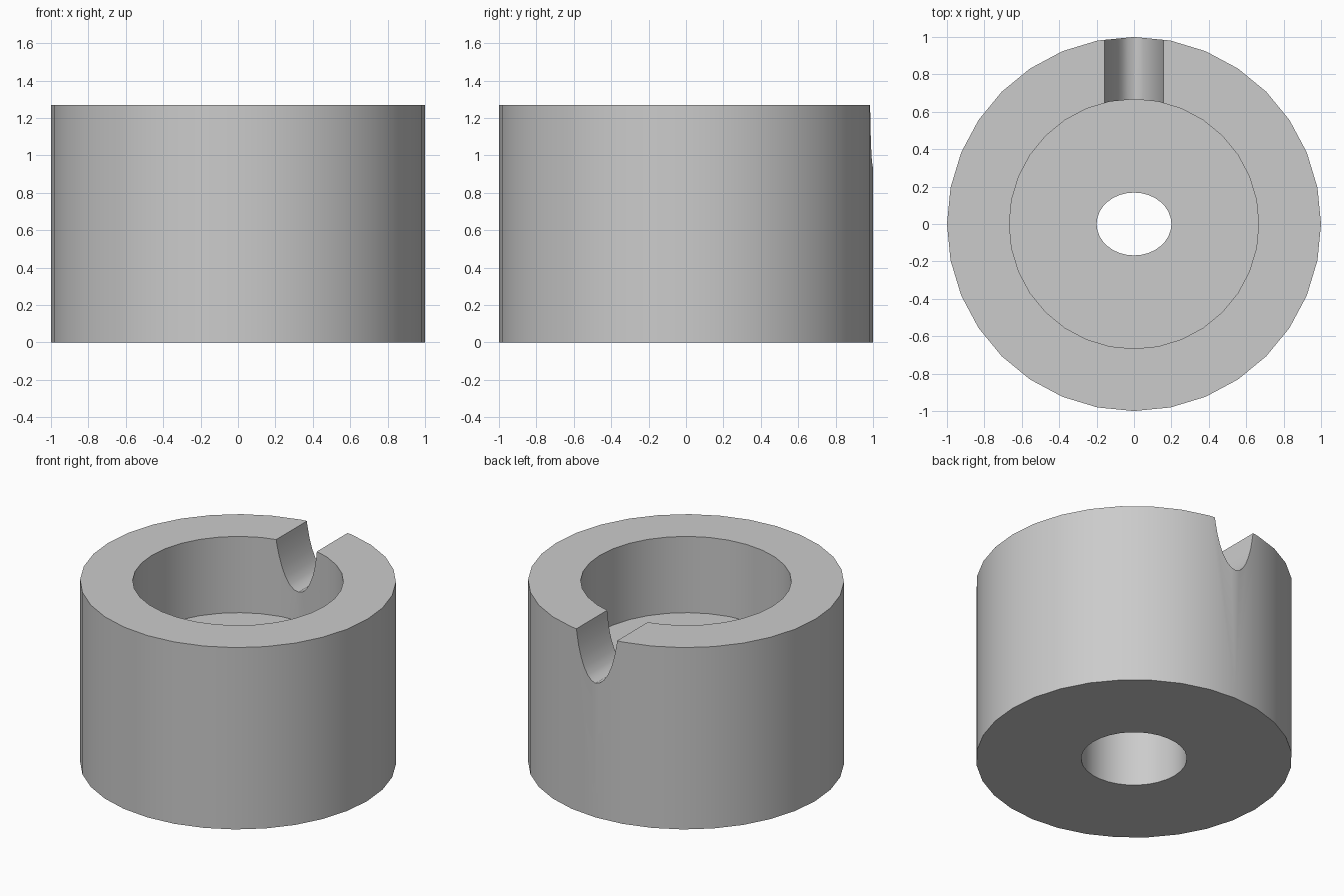
import bpy, bmesh, math

old = bpy.data.objects.get("Cube")
if old:
    bpy.data.objects.remove(old, do_unlink=True)

SIDES = 32
HEIGHT, FLOOR, STEP = 1.27, 0.737, 0.57

grey = bpy.data.materials.new("plain grey")
grey.use_nodes = True
colour = (0.6, 0.6, 0.6, 1)
grey.diffuse_color = colour
grey.node_tree.nodes["Principled BSDF"].inputs["Base Color"].default_value = colour


def make_object(name, rings):
    """Join a closed loop of vertex rings into a solid."""
    bm = bmesh.new()
    loops = [[bm.verts.new(p) for p in ring] for ring in rings]
    for a, b in zip(loops, loops[1:] + loops[:1]):
        for i in range(SIDES):
            j = (i + 1) % SIDES
            bm.faces.new((a[i], a[j], b[j], b[i]))
    bmesh.ops.recalc_face_normals(bm, faces=bm.faces)
    mesh = bpy.data.meshes.new(name)
    bm.to_mesh(mesh)
    bm.free()
    mesh.materials.append(grey)
    obj = bpy.data.objects.new(name, mesh)
    bpy.context.collection.objects.link(obj)
    return obj


def ring(rx, ry, z):
    angles = [2 * math.pi * i / SIDES for i in range(SIDES)]
    return [(rx * math.cos(a), ry * math.sin(a), z) for a in angles]


# Cup body: outer wall, wide recess, oval hole, round bore underneath
profile = [(1, 1, 0), (1, 1, HEIGHT), (0.667, 0.667, HEIGHT), (0.667, 0.667, FLOOR),
           (0.2, 0.168, FLOOR), (0.2, 0.168, STEP), (0.335, 0.335, STEP), (0.335, 0.335, 0)]
body = make_object("cup_body", [ring(*p) for p in profile])

# Oval notch through the back of the rim
bpy.ops.mesh.primitive_cylinder_add(vertices=SIDES, radius=1, depth=1,
                                    location=(0, 0.9, 1.437), rotation=(math.pi / 2, 0, 0))
cutter = bpy.context.object
cutter.name = "notch_cutter"
cutter.scale = (0.167, 0.5, 0.7)
cutter.hide_render = True
cutter.data.materials.append(grey)

cut = body.modifiers.new("notch", "BOOLEAN")
cut.operation = "DIFFERENCE"
cut.solver = "EXACT"
cut.object = cutter

bpy.ops.object.select_all(action="DESELECT")
body.select_set(True)
bpy.context.view_layer.objects.active = body
bpy.ops.object.modifier_apply(modifier=cut.name)
bpy.data.objects.remove(cutter, do_unlink=True)
bpy.ops.object.shade_smooth_by_angle(angle=math.radians(30))
